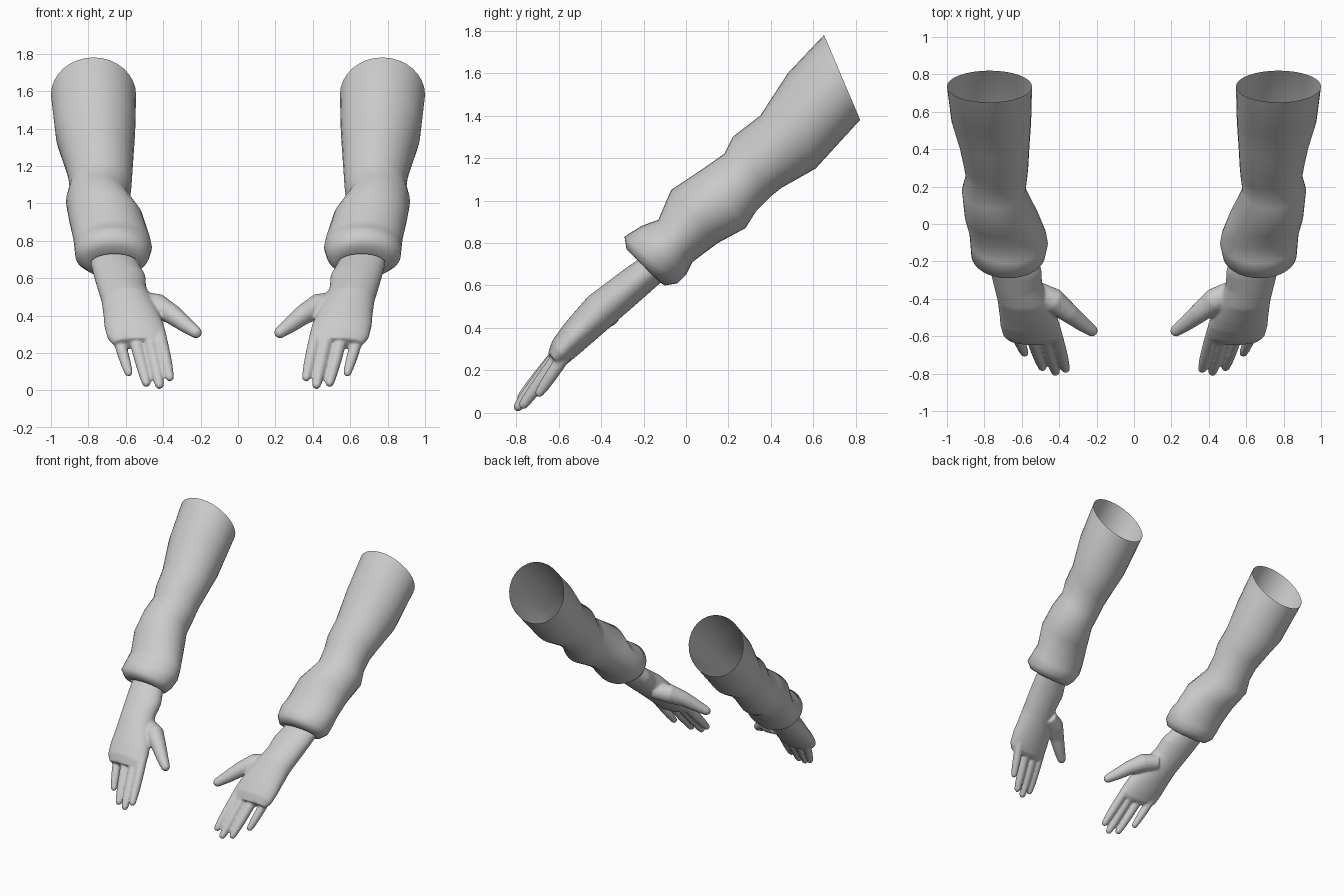
import bpy
import bmesh
from math import cos, sin, pi
from mathutils import Vector

cube = bpy.data.objects.get("Cube")
if cube:
    bpy.data.objects.remove(cube, do_unlink=True)

# One plain grey for everything
grey = bpy.data.materials.new("plain_grey")
grey.use_nodes = True
GREY = (0.6, 0.6, 0.6, 1)
grey.diffuse_color = GREY
grey.node_tree.nodes["Principled BSDF"].inputs["Base Color"].default_value = GREY

# Cross-sections: upper y, upper z, lower y, lower z, inner x, outer x
SLEEVE = [
    (.65, 1.78, .82, 1.38, .545, 1),
    (.48, 1.6, .61, 1.15, .55, .975),
    (.35, 1.4, .45, 1.06, .56, .93),
    (.22, 1.3, .4, 1.02, .565, .91),
    (.18, 1.22, .33, .95, .57, .9),
    (.08, 1.15, .28, .87, .58, .92),
    (-.07, 1.05, .15, .8, .51, .905),
    (-.13, .91, .03, .71, .47, .88),
    (-.21, .88, 0, .65, .46, .875),
    (-.29, .83, -.04, .61, .475, .87),
    (-.28, .77, -.1, .6, .5, .83),
    (-.24, .73, -.13, .62, .53, .79),
]
PALM = [
    (-.2, .74, -.1, .63, .54, .79),
    (-.3, .67, -.19, .55, .495, .77),
    (-.38, .61, -.27, .48, .49, .75),
    (-.46, .55, -.35, .41, .46, .73),
    (-.53, .47, -.43, .34, .42, .72),
    (-.58, .41, -.5, .28, .395, .715),
    (-.63, .34, -.56, .23, .385, .7),
    (-.65, .28, -.59, .22, .4, .67),
]
# Fingers: base point, tip point, radius
FINGERS = {
    "index": ((.425, -.56, .33), (.365, -.775, .07), .034),
    "middle": ((.485, -.56, .33), (.42, -.79, .03), .035),
    "ring": ((.565, -.55, .33), (.49, -.765, .04), .034),
    "little": ((.655, -.53, .33), (.585, -.69, .095), .032),
}
# Thumb: x, y, z, radius
THUMB = [
    (.53, -.36, .47, .06), (.43, -.41, .45, .068), (.35, -.475, .405, .054),
    (.28, -.53, .35, .043), (.225, -.57, .31, .033),
]


def loft(bm, rings, capped):
    """Skin a list of equally long point loops."""
    loops = [[bm.verts.new(p) for p in ring] for ring in rings]
    for a, b in zip(loops, loops[1:]):
        for i in range(len(a)):
            j = (i + 1) % len(a)
            bm.faces.new((a[i], a[j], b[j], b[i]))
    if capped:
        bm.faces.new(loops[0])
        bm.faces.new(loops[-1])


def section(row, side, count=32):
    """Slanted oval through the four given extremes."""
    uy, uz, ly, lz, inner, outer = row
    upper, lower = Vector((0, uy, uz)), Vector((0, ly, lz))
    mid, half = (upper + lower) / 2, (upper - lower) / 2
    mid.x = (inner + outer) / 2
    wide = Vector(((outer - inner) / 2, 0, 0))
    ring = []
    for i in range(count):
        a = 2 * pi * i / count
        p = mid + half * cos(a) + wide * sin(a)
        ring.append((p.x * side, p.y, p.z))
    return ring


def digit(bm, stations, side, count=14):
    """Round tapering tube with a domed tip."""
    points = [Vector((x * side, y, z)) for x, y, z, r in stations]
    radii = [s[3] for s in stations]
    tip, r = points[-1], radii[-1]
    way = (tip - points[-2]).normalized()
    for a in (pi / 6, pi / 3, pi * .45):
        points.append(tip + way * r * sin(a))
        radii.append(r * cos(a))
    rings = []
    for i, p in enumerate(points):
        axis = points[min(i + 1, len(points) - 1)] - points[max(i - 1, 0)]
        axis.normalize()
        u = axis.cross(Vector((1, 0, 0))).normalized()
        v = axis.cross(u)
        rings.append([p + (u * cos(2 * pi * k / count) + v * sin(2 * pi * k / count)) * radii[i]
                      for k in range(count)])
    loft(bm, rings, True)


def finish(bm, name):
    bmesh.ops.recalc_face_normals(bm, faces=bm.faces)
    mesh = bpy.data.meshes.new(name)
    bm.to_mesh(mesh)
    bm.free()
    mesh.materials.append(grey)
    for face in mesh.polygons:
        face.use_smooth = True
    obj = bpy.data.objects.new(name, mesh)
    bpy.context.collection.objects.link(obj)
    return obj


for label, side in (("left", 1), ("right", -1)):
    # Open sleeve with a folded elbow and a rolled cuff
    bm = bmesh.new()
    loft(bm, [section(row, side) for row in SLEEVE], False)
    finish(bm, label + "_sleeve")

    # Hand: wrist, palm and digits fused into one skin
    bm = bmesh.new()
    loft(bm, [section(row, side) for row in PALM], True)
    for base, tip, r in FINGERS.values():
        a, b = Vector(base), Vector(tip)
        stations = [(*a.lerp(b, t), r * k)
                    for t, k in ((0, 1), (.35, 1), (.65, .95), (.85, .85), (1, .7))]
        digit(bm, stations, side)
    digit(bm, THUMB, side)
    hand = finish(bm, label + "_hand")
    fuse = hand.modifiers.new("fuse", 'REMESH')
    fuse.mode = 'VOXEL'
    fuse.voxel_size = .008
    fuse.use_smooth_shade = True
    soften = hand.modifiers.new("soften", 'SMOOTH')
    soften.factor = .5
    soften.iterations = 8
